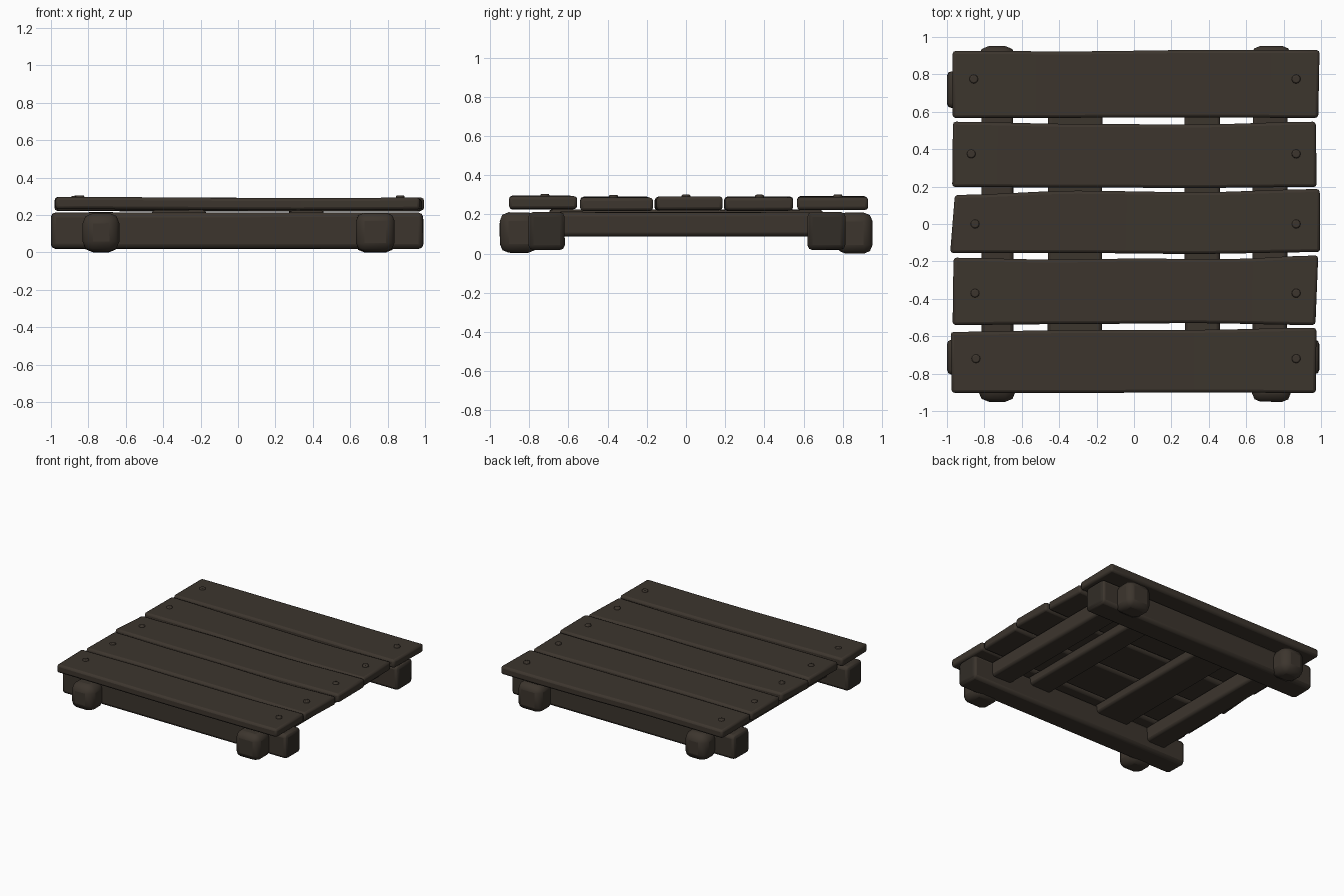
import bpy, bmesh, math, random
from mathutils import Vector

if "Cube" in bpy.data.objects:
    bpy.data.objects.remove(bpy.data.objects["Cube"])

random.seed(4)


def material(name, rgb):
    m = bpy.data.materials.new(name)
    m.diffuse_color = (*rgb, 1)
    m.use_nodes = True
    m.node_tree.nodes["Principled BSDF"].inputs["Base Color"].default_value = m.diffuse_color
    return m


WOOD = material("dark_wood", (0.046, 0.036, 0.027))
END = material("darker_end_grain", (0.032, 0.026, 0.020))


def finish(name, bm, bevel, segments=2, end_axis=None):
    """Store the mesh, colour cut ends by direction, round the edges."""
    bmesh.ops.recalc_face_normals(bm, faces=bm.faces)
    if end_axis is not None:
        for f in bm.faces:
            f.material_index = int(abs(f.normal[end_axis]) > 0.8)
    me = bpy.data.meshes.new(name)
    bm.to_mesh(me)
    bm.free()
    me.materials.append(WOOD)
    me.materials.append(END)
    ob = bpy.data.objects.new(name, me)
    bpy.context.collection.objects.link(ob)
    bpy.context.view_layer.objects.active = ob
    ob.select_set(True)
    if bevel:
        b = ob.modifiers.new("rounded_edges", 'BEVEL')
        b.width = bevel
        b.segments = segments
        b.limit_method = 'ANGLE'
        b.angle_limit = math.radians(40)
    bpy.ops.object.shade_smooth_by_angle(angle=math.radians(40))
    ob.select_set(False)
    return ob


def box(name, lo, hi, bevel, end_axis=None, wobble=0.0, segments=2):
    """Timber block between two corners, its corners slightly uneven."""
    bm = bmesh.new()
    bmesh.ops.create_cube(bm, size=1)
    for v in bm.verts:
        v.co = Vector([(a + b) / 2 + c * (b - a) + random.uniform(-wobble, wobble)
                       for a, b, c in zip(lo, hi, v.co)])
    return finish(name, bm, bevel, segments, end_axis)


def lerp_list(vals, t):
    """Read a smooth value from evenly spaced samples."""
    p = t * (len(vals) - 1)
    i = min(int(p), len(vals) - 2)
    f = p - i
    f = f * f * (3 - 2 * f)
    return vals[i] * (1 - f) + vals[i + 1] * f


def plank(name, front, back, left, right, z0, z1):
    """Board lofted along x; front/back give edge y, left/right the end x."""
    bm = bmesh.new()
    n = 12
    rings = []
    phase = random.uniform(0, 6)
    for i in range(n + 1):
        t = i / n
        ys = lerp_list(front, t), lerp_list(back, t)
        xs = [left[k] * (1 - t) + right[k] * t for k in (0, 1)]
        dz = 0.003 * math.sin(phase + 5 * t)
        rings.append([bm.verts.new((xs[k], ys[k], z + dz))
                      for k, z in ((0, z0), (1, z0), (1, z1), (0, z1))])
    for a, b in zip(rings, rings[1:]):
        for k in range(4):
            bm.faces.new((a[k], a[(k + 1) % 4], b[(k + 1) % 4], b[k]))
    bm.faces.new(rings[0])
    bm.faces.new(rings[-1])
    return finish(name, bm, 0.016, 2)


# Deck boards, front to back
boards = [
    ((-.903, -.903, -.901, -.903), (-.577, -.567, -.566, -.555), (-.975, -.98), (.973, .975), .228, .293),
    ((-.54, -.535, -.53, -.54), (-.18, -.19, -.185, -.188, -.168), (-.97, -.965), (.97, .985), .22, .288),
    ((-.155, -.155, -.16, -.15), (.155, .178, .17, .187), (-.983, -.958), (.995, .993), .22, .29),
    ((.198, .195, .193, .198), (.547, .535, .532, .547), (-.972, -.968), (.977, .972), .222, .289),
    ((.567, .568, .57, .567), (.925, .923, .93, .93), (-.97, -.97), (.985, .992), .226, .291),
]
for i, b in enumerate(boards):
    plank(f"deck_board_{i + 1}", *b)

# Nail heads, one near each board end
nails = [(-.72, -.845), (-.37, -.85), (0, -.85), (.375, -.87), (.775, -.857)]
for i, (y, xl) in enumerate(nails):
    for side, x in (("left", xl), ("right", .867)):
        bm = bmesh.new()
        bmesh.ops.create_cone(bm, cap_ends=True, segments=12, radius1=.026,
                              radius2=.022, depth=.03)
        bmesh.ops.translate(bm, verts=bm.verts, vec=(x, y, boards[i][5] - .003))
        finish(f"nail_{side}_{i + 1}", bm, .006, 2)

# Long bearers along the front and back
box("front_bearer", (-1, -.805, .02), (.99, -.62, .212), .025, 0, .002)
box("back_bearer", (-1, .62, .02), (.98, .815, .212), .025, 0, .002)

# Side rails between the bearers
for side, x0, x1 in (("left", -.815, -.645), ("right", .635, .82)):
    box(f"{side}_side_rail", (x0, -.66, .09), (x1, .66, .212), .02, None, .003)

# Rounded beam ends that stick out past the bearers
for side, x0, x1, r in (("left", -.83, -.635, .055), ("right", .63, .838, .045)):
    box(f"{side}_front_beam_end", (x0, -.95, .004), (x1, -.76, .21), r, None, .002, 2)
    box(f"{side}_back_beam_end", (x0, .77, 0), (x1, .952, .21), r, None, .0, 2)

# Thin joists under the deck
box("wide_joist", (-.46, -.70, .15), (-.17, .70, .224), .018, None, .003)
box("narrow_joist", (.27, -.70, .15), (.46, .70, .224), .018, None, .003)
